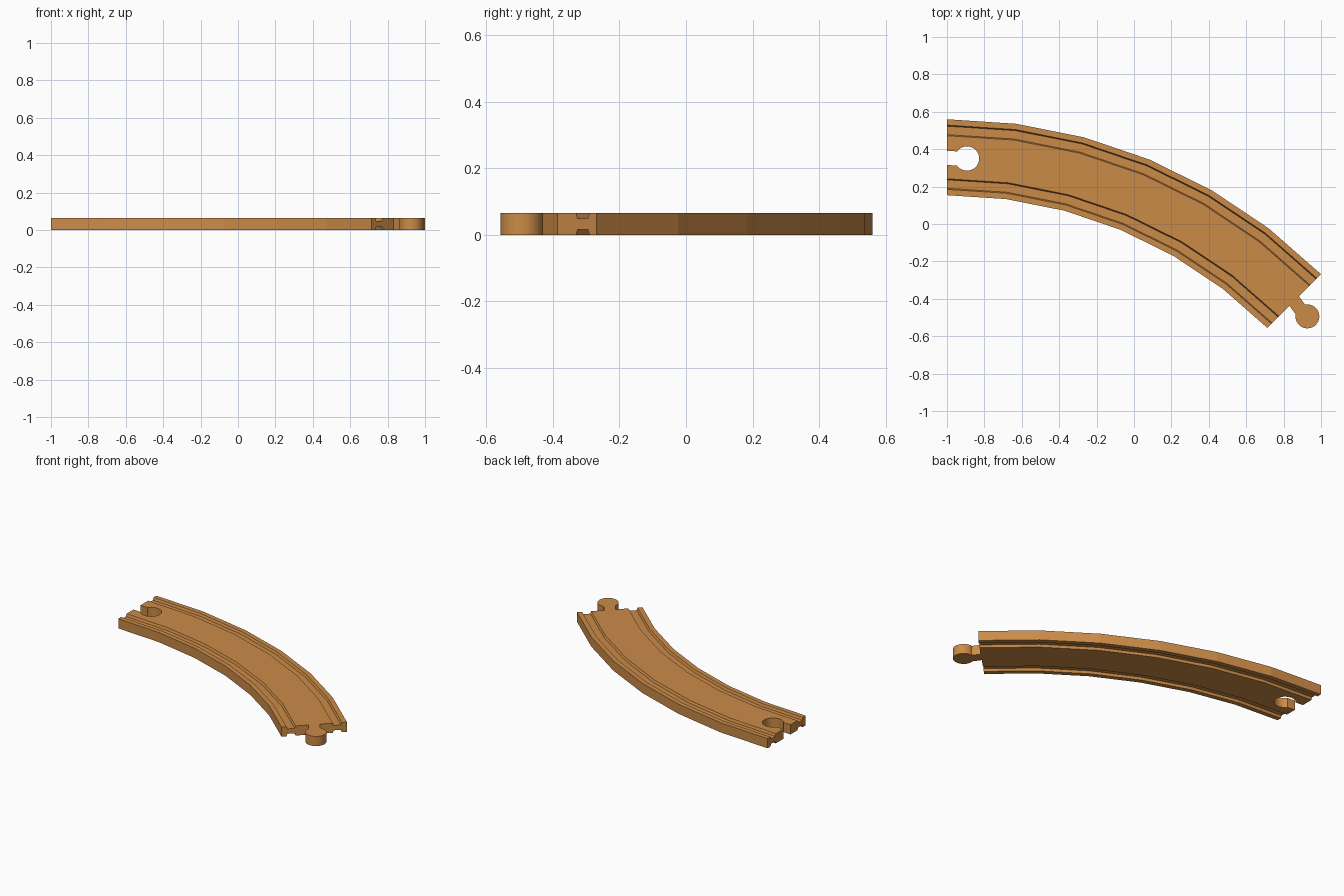
import bpy, bmesh, math
from mathutils import Vector

if "Cube" in bpy.data.objects:
    bpy.data.objects.remove(bpy.data.objects["Cube"])

R, CX, CY = 2.625, -1.0, -2.268      # centreline arc of the track
W, H, STEPS = 0.203, 0.065, 6        # half width, height, straight facets
G0, G1, D, S = 0.115, 0.172, 0.016, 0.006   # groove edges, depth, wall slope

wood = bpy.data.materials.new("warm wood")
wood.diffuse_color = (0.60, 0.26, 0.065, 1)
wood.use_nodes = True
wood.node_tree.nodes["Principled BSDF"].inputs["Base Color"].default_value = wood.diffuse_color


def make(name, bm):
    bmesh.ops.recalc_face_normals(bm, faces=bm.faces)
    me = bpy.data.meshes.new(name)
    bm.to_mesh(me)
    bm.free()
    ob = bpy.data.objects.new(name, me)
    bpy.context.collection.objects.link(ob)
    me.materials.append(wood)
    return ob


def keyhole(name, base, along, length, r, half, back, shift, z0, z1):
    """Upright prism: straight neck from the base ending in a round head."""
    side = Vector((-along.y, along.x))
    a0 = math.asin(half / r)
    pts = [(-back, -half)]
    n = 32
    for i in range(n + 1):
        a = math.pi + a0 + (2 * math.pi - 2 * a0) * i / n
        pts.append((length + r * math.cos(a), shift + r * math.sin(a)))
    pts.append((-back, half))
    bm = bmesh.new()
    vs = []
    for u, v in pts:
        p = base + along * u + side * v
        vs.append(bm.verts.new((p.x, p.y, z0)))
    f = bm.faces.new(vs)
    ext = bmesh.ops.extrude_face_region(bm, geom=[f])
    for v in ext["geom"]:
        if isinstance(v, bmesh.types.BMVert):
            v.co.z = z1
    return make(name, bm)


# Track body: grooved cross-section swept along the arc
half = [(G0, H), (G0 + S, H - D), (G1 - S, H - D), (G1, H), (W, H)]
top = [(-x, z) for x, z in reversed(half)] + half
profile = top + [(x, H - z) for x, z in reversed(top)]
bm = bmesh.new()
rings = []
for i in range(STEPS + 1):
    a = math.radians(45) * i / STEPS
    rings.append([bm.verts.new((CX + (R + o) * math.sin(a),
                                CY + (R + o) * math.cos(a), z)) for o, z in profile])
n = len(profile)
for r0, r1 in zip(rings, rings[1:]):
    for j in range(n):
        bm.faces.new((r0[j], r0[(j + 1) % n], r1[(j + 1) % n], r1[j]))
bm.faces.new(rings[0])
bm.faces.new(rings[-1])
body = make("track_body", bm)

# Socket cut through the straight-facing end
cutter = keyhole("socket_cutter", Vector((CX, CY + R)), Vector((1, 0)),
                 0.107, 0.065, 0.038, 0.05, -0.007, -0.05, H + 0.05)
cutter.hide_render = True
mod = body.modifiers.new("socket", 'BOOLEAN')
mod.operation = 'DIFFERENCE'
mod.solver = 'EXACT'
mod.object = cutter
bpy.context.view_layer.objects.active = body
body.select_set(True)
bpy.ops.object.modifier_apply(modifier=mod.name)
bpy.data.objects.remove(cutter)

# Connector peg on the far end
c = math.sqrt(0.5)
peg = keyhole("connector_peg", Vector((CX + R * c, CY + R * c)), Vector((c, -c)),
              0.108, 0.064, 0.036, 0.0, 0.0, 0.0, H)
# head sits slightly toward the inside of the curve
for v in peg.data.vertices:
    d = (v.co.x - CX - R * c) * c - (v.co.y - CY - R * c) * c
    if d > 0.02:
        v.co.x -= 0.008 * c
        v.co.y -= 0.008 * c

bpy.ops.object.select_all(action='DESELECT')
peg.select_set(True)
bpy.context.view_layer.objects.active = peg
bpy.ops.object.shade_smooth_by_angle(angle=math.radians(30))
